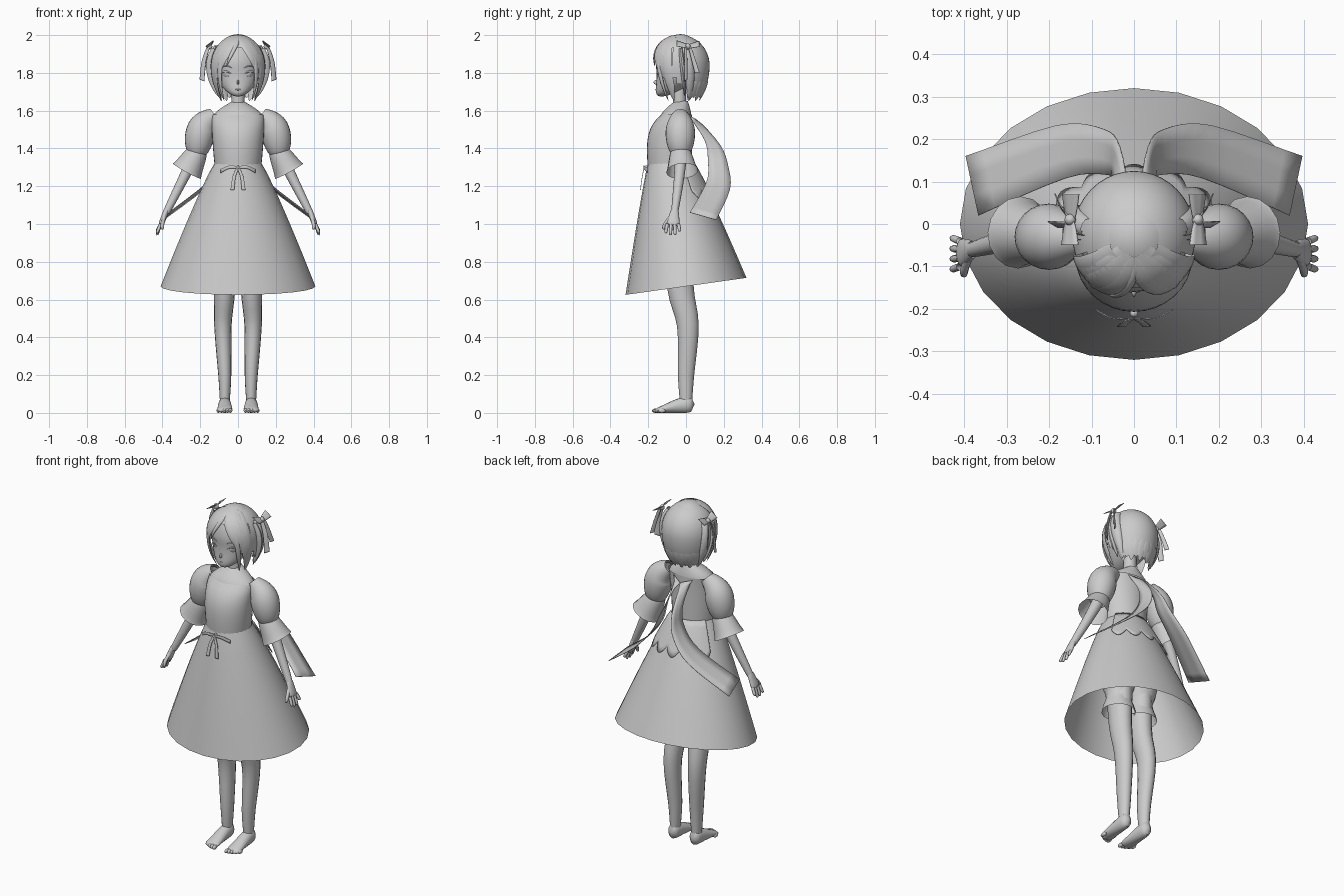
import bpy, bmesh
from math import sin, cos, sqrt, pi, tau, radians
from mathutils import Vector

if "Cube" in bpy.data.objects:
    bpy.data.objects.remove(bpy.data.objects["Cube"], do_unlink=True)

grey = bpy.data.materials.new("plain_grey")
grey.use_nodes = True
grey.diffuse_color = (.6, .6, .6, 1)
grey.node_tree.nodes["Principled BSDF"].inputs["Base Color"].default_value = grey.diffuse_color


def mix(start, end, t):
    return start + (end - start) * t


def surface(name, rule, rows=12, columns=16, closed=True, mirror=False, thickness=0, keep=None):
    """Smooth sheet from rule(t, u); u is an angle when closed, otherwise a fraction."""
    span = tau / columns if closed else 1 / columns
    bm = bmesh.new()
    count = columns if closed else columns + 1
    grid = [[bm.verts.new(rule(row / rows, column * span)) for column in range(count)] for row in range(rows + 1)]
    for lower, upper in zip(grid, grid[1:]):
        for column in range(columns):
            following = (column + 1) % count
            bm.faces.new((lower[column], lower[following], upper[following], upper[column]))
    if keep:
        rejected = [face for face in bm.faces if not keep(face.calc_center_median())]
        bmesh.ops.delete(bm, geom=rejected, context="FACES")
    bmesh.ops.remove_doubles(bm, verts=bm.verts, dist=.0001)
    mesh = bpy.data.meshes.new(name)
    bm.to_mesh(mesh)
    bm.free()
    mesh.polygons.foreach_set("use_smooth", [True] * len(mesh.polygons))
    mesh.set_sharp_from_angle(angle=radians(50))
    mesh.materials.append(grey)
    part = bpy.data.objects.new(name, mesh)
    bpy.context.collection.objects.link(part)
    if thickness:
        part.modifiers.new("thickness", "SOLIDIFY").thickness = thickness
    if mirror:
        part.modifiers.new("mirror", "MIRROR")


def along(points, t):
    """Point at fraction t of a smooth curve through the points."""
    last = len(points) - 1
    index = min(int(t * last), last - 1)
    f = t * last - index
    a, b, c, d = (Vector(points[max(0, min(last, index + step))]) for step in (-1, 0, 1, 2))
    return b + (c - a) * f / 2 + (a - b * 2.5 + c * 2 - d / 2) * f * f + (b * 3 - a - c * 3 + d) * f ** 3 / 2


def tube(name, points, radius, mirror=False, side=(0, 1, 0), around=None, rows=16, columns=16):
    """Tube along a curve; radius(t) gives its width along side and its depth."""
    def rule(t, u):
        centre = along(points, t)
        tangent = (along(points, min(1, t + .01)) - along(points, max(0, t - .01))).normalized()
        across = tangent.cross(centre - around) if around else Vector(side) - tangent * tangent.dot(Vector(side))
        across.normalize()
        width, depth = radius(t)
        return centre + across * width * cos(u) + tangent.cross(across) * depth * sin(u)
    surface(name, rule, rows, columns, mirror=mirror)


def ball(name, centre, size, mirror=False):
    def rule(t, u):
        ring = sin(pi * t)
        return Vector(centre) + Vector((size[0] * ring * cos(u), size[1] * ring * sin(u), -size[2] * cos(pi * t)))
    surface(name, rule, 8, 12, mirror=mirror)


def ribbon(name, points, start, end, mirror=True):
    """Flat ribbon whose width vector changes from start to end."""
    def rule(t, u):
        return along(points, t) + Vector(start).lerp(Vector(end), sqrt(t)) * (u - .5)
    surface(name, rule, 16, 3, closed=False, mirror=mirror, thickness=.003)


def ring(u, half, front, back, z):
    return Vector((half * cos(u), mix(front, back, (1 + sin(u)) / 2), z))


# Neck, bare shoulders and fitted bodice
def shoulder_rule(t, u):
    spread = cos(t * pi / 2)
    return ring(u, .03 + .11 * spread, -.06 - .08 * spread, .01 + .02 * spread, 1.55 + .1 * t)


def bodice_rule(t, u):
    return ring(u, .12 + .02 * sin(t * pi / 2), -.2 - .008 * sin(pi * t) + .07 * t ** 5, .033, mix(1.27, 1.58, t))


surface("shoulders", shoulder_rule, columns=32)
surface("neck", lambda t, u: ring(u, .035, -.07, 0, mix(1.6, 1.75, t)))
surface("bodice", bodice_rule, columns=32)


# Skirt with a tilted, faceted hem
def skirt_point(t, u, lift=0):
    flare = t ** .9
    return ring(u, mix(.12, .41, flare) + lift, mix(-.2, -.32, flare) - lift, mix(.03, .32, flare) + lift,
                1.33 - t * (.66 - .045 * sin(u)))


def scallop_rule(t, u):
    return skirt_point(t * (.24 + .07 * abs(sin(5 * pi * u))), radians(mix(30, 150, u)), .008)


surface("skirt", skirt_point, columns=24)
surface("back_scallops", scallop_rule, 6, 40, closed=False, thickness=.003)

# Long sash tails hanging from the upper back
ribbon("back_sash_tails", [(.03, .04, 1.56), (.04, .14, 1.43), (.07, .17, 1.32), (.17, .17, 1.2), (.38, .09, 1.04)],
       (-.06, .03, -.02), (.03, .14, -.04))

# Small bow at the front of the waist
ball("waist_knot", (0, -.21, 1.3), (.01, .01, .01))
ribbon("waist_bow_loops", [(0, -.22, 1.3), (.05, -.22, 1.3), (.09, -.2, 1.28)], (0, 0, .01), (0, 0, .02))
ribbon("waist_bow_tails", [(0, -.22, 1.3), (.02, -.23, 1.25), (.03, -.24, 1.18)], (.01, 0, 0), (.02, 0, 0))


# Puff sleeves with flared cuffs
def puff_radius(t):
    swell = .04 + .038 * sin(pi * t ** 1.4)
    return swell, swell


def straight(start, end):
    return lambda t: (mix(start, end, t),) * 2


def rounded(width, depth):
    """Constant section that closes to a round tip."""
    return lambda t: (width * sqrt(1 - t ** 6), depth * sqrt(1 - t ** 6))


tube("puff_sleeves", [(.12, -.03, 1.58), (.19, -.03, 1.51), (.22, -.03, 1.36)], puff_radius, True, columns=24)
tube("sleeve_cuffs", [(.21, -.03, 1.39), (.27, -.02, 1.28)], straight(.05, .085), True)

# Arms, hands and fingers
tube("arms", [(.13, -.03, 1.57), (.25, -.03, 1.32), (.38, -.06, 1.06)], straight(.043, .018), True)
tube("palms", [(.38, -.06, 1.07), (.41, -.07, .99)],
     lambda t: ((.02 + .02 * t) * sqrt(1 - t ** 8), .015 * sqrt(1 - t ** 8)), True)
for finger, length in enumerate((.05, .06, .06, .04)):
    knuckle = Vector((.41, -.1 + .02 * finger, 1))
    fan = Vector((.02, .005 * (finger - 1.5), -length))
    tube(f"finger_{finger + 1}", [knuckle, knuckle + fan], rounded(.009, .009), True, rows=8, columns=8)
tube("thumbs", [(.39, -.08, 1.04), (.4, -.11, 1), (.4, -.12, .97)], rounded(.01, .01), True, (1, 0, 0), columns=8)


# Legs, bloomers, feet and toes
def leg_radius(t):
    girth = .025 + .042 * (1 - t) ** 1.5 + .006 * sin(pi * t)
    return 1.25 * girth, girth


def foot_rule(t, u):
    blunt = sqrt(1 - (2 * t - 1) ** 8)
    height = .012 + .034 * (1 - t * t) ** 1.5
    return Vector((.07 + mix(.03, .043, t) * blunt * cos(u), mix(.045, -.17, t), height * (1 + blunt * sin(u))))


def bloomer_rule(t, u):
    girth = .08 + .012 * cos(2 * tau * t)
    return Vector((.075 + girth * cos(u), girth * sin(u) - .04, mix(1.1, .74, t)))


tube("legs", [(.07, -.04, 1), (.07, -.03, .67), (.08, .01, .46), (.07, 0, .2), (.07, 0, .05)], leg_radius, True)
surface("bloomers", bloomer_rule, mirror=True)
surface("feet", foot_rule, mirror=True)
for toe in range(5):
    ball(f"toe_{toe + 1}", (.04 + .016 * toe, -.16 + .002 * toe ** 2, .012), (.01, .02, .012), True)


# Head tapering forward to a pointed chin
def head_section(v):
    """Half width, centre and half depth at height v, which runs from -1 to 1."""
    low, spread = max(0, -v), sqrt(max(0, 1 - v * v))
    return .128 * spread * (1 - .15 * low), -.03 - .1 * low ** 2, .13 * spread * (1 - .2 * low)


def head_rule(t, u):
    v = -cos(pi * t)
    half, centre, depth = head_section(v)
    return ring(u, half, centre - depth, centre + depth, 1.84 + .165 * v)


def face_stroke(name, inner, outer, height, arch, width, mirror=True):
    """Thin raised stroke arching across the face."""
    def point(t):
        x, z = mix(inner, outer, t), height + arch * sin(pi * t)
        half, centre, depth = head_section((z - 1.84) / .165)
        return Vector((x, centre - depth * sqrt(1 - (x / half) ** 2), z))
    tube(name, [point(step / 4) for step in range(5)], lambda t: (width * sin(pi * t), .004 * sin(pi * t)),
         mirror, around=core, columns=8)


core = Vector((0, -.03, 1.84))
surface("head", head_rule, 24, 32)
face_stroke("upper_lids", .03, .1, 1.79, .018, .005)
face_stroke("irises", .045, .08, 1.788, 0, .018)
face_stroke("brows", .03, .095, 1.825, .012, .003)
face_stroke("mouth", -.016, .016, 1.713, -.002, .003, False)
ball("nose", (0, -.158, 1.75), (.006, .014, .012))
ball("ears", (.125, -.03, 1.79), (.014, .024, .034), True)


# Hair cap, open around the face
def hair_point(angle, u):
    """Point on the hair shell; angle is measured down from the crown."""
    if angle < pi / 2:
        v, spread = cos(angle), sin(angle)
    else:
        v = pi / 2 - angle
        spread = 1 - .25 * v * v
    return ring(u, .145 * spread, -.03 - .15 * spread, -.03 + .155 * spread, 1.84 + .16 * v)


def behind_face(centre):
    return centre.z > 1.93 or centre.y > -.07 + max(0, 1.78 - centre.z)


surface("hair_cap", lambda t, u: hair_point(2.5 * t, u), 24, 40, keep=behind_face)


# Tapered locks that follow the hair shell
def lock(name, azimuths, angles, width, depth=.008, mirror=True):
    def taper(t):
        fullness = sin(pi * mix(.2, 1, t)) ** .7
        return width * fullness, depth * fullness
    path = [hair_point(mix(*angles, step / 6), radians(mix(*azimuths, step / 6))) for step in range(7)]
    tube(name, path, taper, mirror, around=core, columns=10)


lock("parting_bangs", (-85, -38), (.3, 2), .028)
lock("crown_bangs", (-70, -25), (.3, 2.2), .036)
lock("side_bangs", (-55, -15), (.3, 2.4), .03)
lock("temple_locks", (-40, -20), (.4, 2.75), .034)
lock("cheek_locks", (-55, -40), (.9, 2.75), .014)
lock("loose_bang", (-85, -115), (.4, 1.6), .012, mirror=False)
lock("tied_tails", (10, 25), (.9, 2.7), .03, .02)
lock("tail_wisps", (0, 10), (1, 2.6), .014, .025)
for nape in range(11):
    azimuth = 25 + 13 * nape
    lock(f"nape_lock_{nape + 1}", (azimuth, azimuth), (2.1, 2.75 - .1 * (nape % 2)), .024, .004, mirror=False)

# Hair bows with hanging ribbon ends
ball("hair_bow_knots", (.15, .01, 1.94), (.014, .014, .016), True)
for place, direction in (("front", -1), ("rear", 1)):
    loop = [Vector((.15, .01 + reach * direction, 1.94 + reach / 4)) for reach in (0, .03, .06)]
    ribbon(f"hair_bow_{place}_loops", loop, (.01, 0, -.015), (.04, 0, -.03))
ribbon("hair_bow_front_ends", [(.155, 0, 1.94), (.18, 0, 1.86), (.19, 0, 1.76)], (.01, .01, 0), (.025, .015, .01))
ribbon("hair_bow_rear_ends", [(.155, .02, 1.94), (.17, .04, 1.87), (.18, .06, 1.8)], (.01, .01, 0), (.01, .025, 0))
